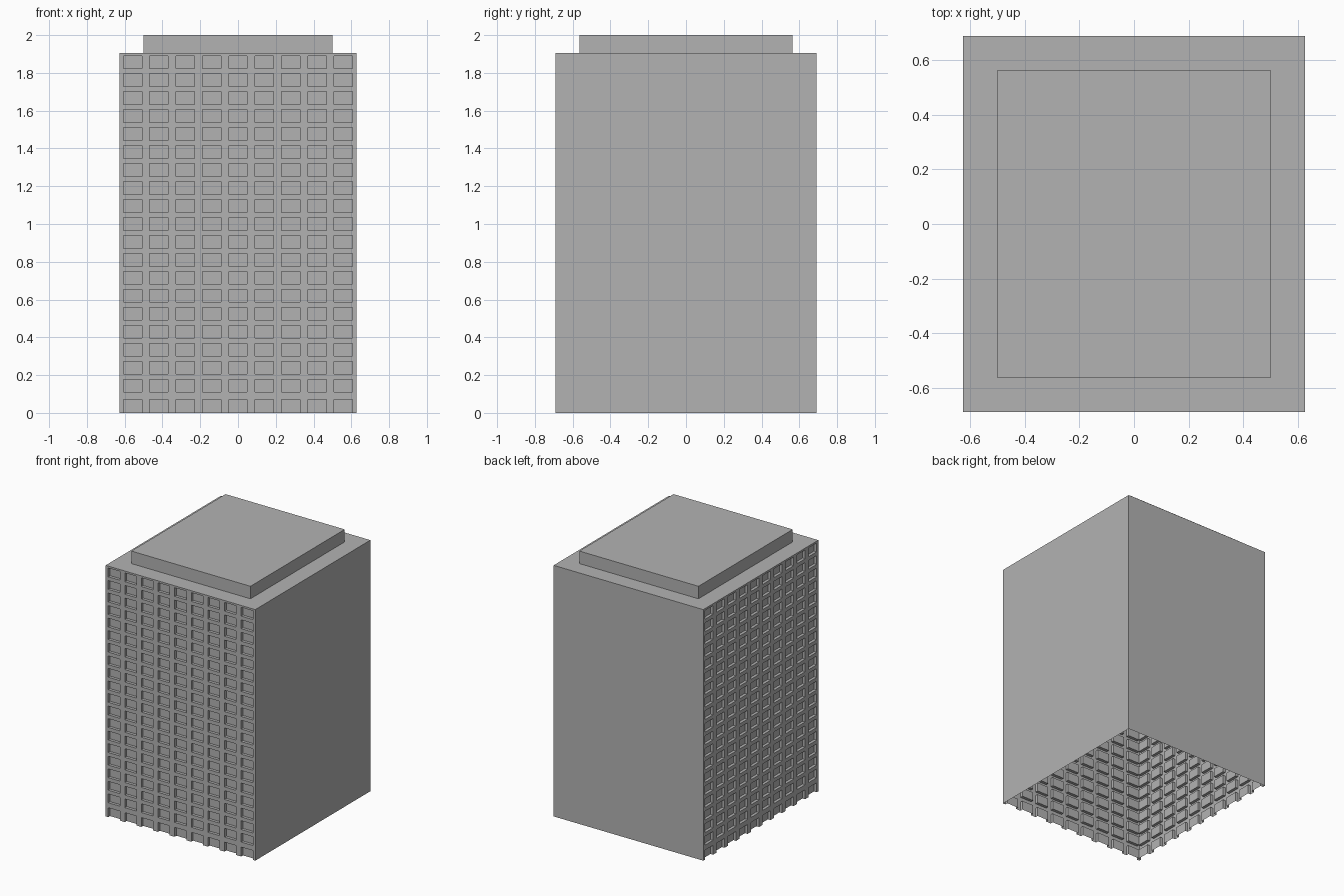
import bpy, bmesh
from mathutils import Vector

cube = bpy.data.objects.get("Cube")
if cube:
    bpy.data.objects.remove(cube, do_unlink=True)

# Single concrete colour
concrete = bpy.data.materials.new("concrete_grey")
concrete.use_nodes = True
grey = (0.45, 0.45, 0.45, 1)
concrete.diffuse_color = grey
concrete.node_tree.nodes["Principled BSDF"].inputs["Base Color"].default_value = grey

HX, HY, ROOF, TOP = 0.628, 0.69, 1.905, 2.0
ROWS, DEPTH = 20, 0.022


def finish(name, bm):
    mesh = bpy.data.meshes.new(name)
    bmesh.ops.remove_doubles(bm, verts=bm.verts, dist=1e-5)
    bm.to_mesh(mesh)
    bm.free()
    mesh.materials.append(concrete)
    obj = bpy.data.objects.new(name, mesh)
    bpy.context.collection.objects.link(obj)


def quad(bm, *points):
    bm.faces.new([bm.verts.new(p) for p in points])


def window_wall(name, start, end, columns):
    """Wall from start to end with a grid of recessed windows; outside is on the right."""
    bm = bmesh.new()
    along = end - start
    inward = Vector((-along.y, along.x, 0)).normalized() * DEPTH
    up = Vector((0, 0, ROOF))

    def point(u, v, d=0):
        return start + along * (u / columns) + up * (v / ROWS) + inward * d

    for c in range(columns):
        for r in range(ROWS):
            us = (c, c + 0.15, c + 0.85, c + 1)
            vs = (r, r + 0.0, r + 0.75, r + 1) if r == 0 else (r, r + 0.15, r + 0.85, r + 1)
            for i in range(3):
                for j in range(3):
                    if vs[j] == vs[j + 1]:
                        continue
                    d = 1 if i == j == 1 else 0
                    quad(bm, point(us[i], vs[j], d), point(us[i + 1], vs[j], d),
                         point(us[i + 1], vs[j + 1], d), point(us[i], vs[j + 1], d))
            # Reveals around the pane, open at ground level
            ring = [(us[1], vs[1]), (us[2], vs[1]), (us[2], vs[2]), (us[1], vs[2])]
            for k in range(1 if r == 0 else 0, 4):
                a, b = ring[k], ring[(k + 1) % 4]
                quad(bm, point(*a), point(*b), point(*b, 1), point(*a, 1))
    finish(name, bm)


def plain_panel(name, *points):
    bm = bmesh.new()
    quad(bm, *points)
    finish(name, bm)


# Windowed front and right walls
window_wall("front_window_wall", Vector((-HX, -HY, 0)), Vector((HX, -HY, 0)), 9)
window_wall("right_window_wall", Vector((-HX, HY, 0)), Vector((-HX, -HY, 0)), 10)

# Plain left and back walls, roof slab; the underside stays open
plain_panel("left_wall", (HX, -HY, 0), (HX, HY, 0), (HX, HY, ROOF), (HX, -HY, ROOF))
plain_panel("back_wall", (HX, HY, 0), (-HX, HY, 0), (-HX, HY, ROOF), (HX, HY, ROOF))
plain_panel("roof", (-HX, -HY, ROOF), (HX, -HY, ROOF), (HX, HY, ROOF), (-HX, HY, ROOF))

# Rooftop block
bm = bmesh.new()
bmesh.ops.create_cube(bm, size=1)
for v in bm.verts:
    v.co = (v.co.x * 1.0, v.co.y * 1.13, ROOF + (v.co.z + 0.5) * (TOP - ROOF))
finish("rooftop_block", bm)
